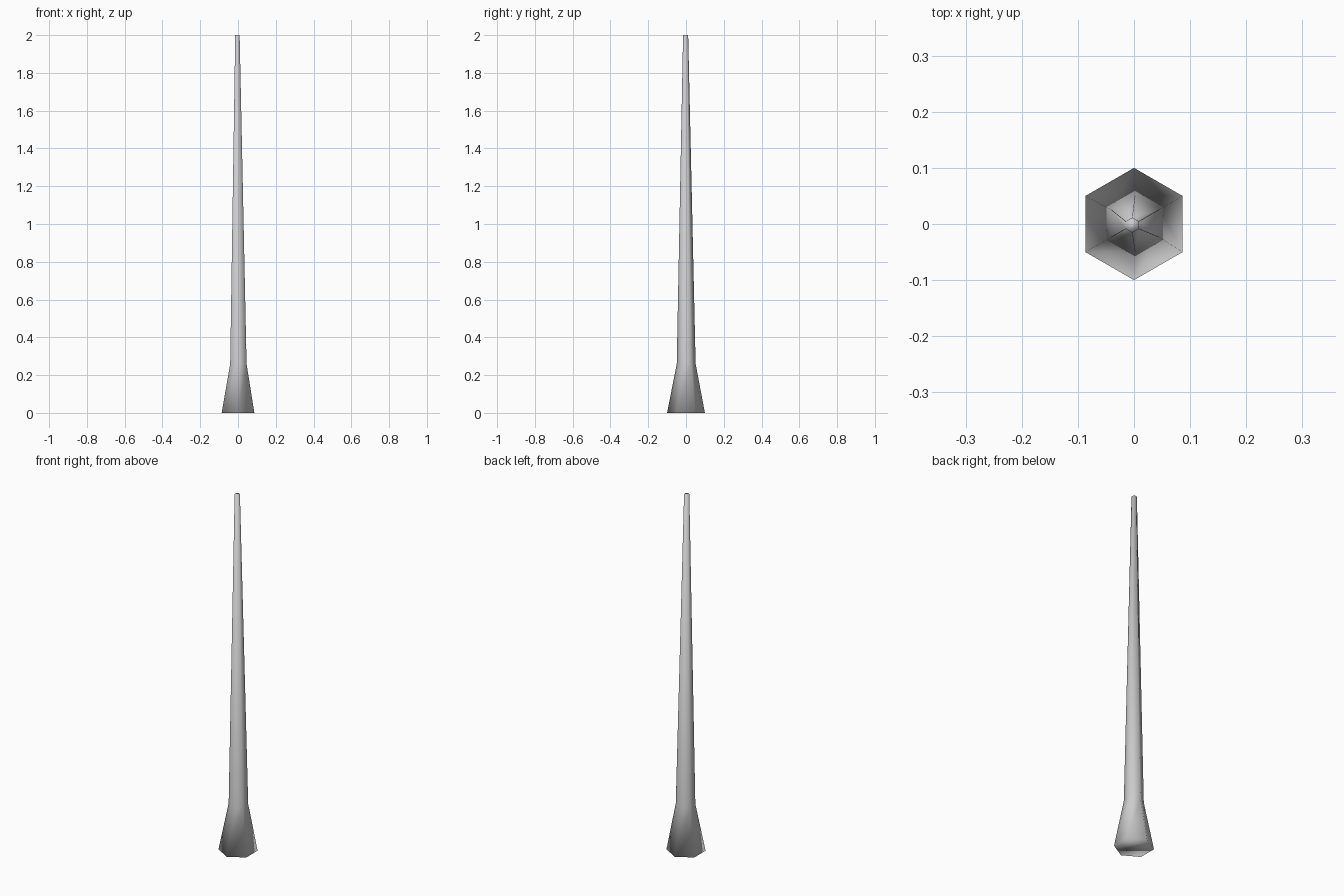
import bpy, bmesh, math

if "Cube" in bpy.data.objects:
    bpy.data.objects.remove(bpy.data.objects["Cube"])

# Tapered six-sided spike: (z, radius, centre x, centre y) per ring
RINGS = [(0.0, 0.1, 0, 0), (0.26, 0.05, 0.002, 0.001), (2.0, 0.0135, -0.003, -0.002)]
SIDES = 6

bm = bmesh.new()
loops = []
for z, r, cx, cy in RINGS:
    ring = []
    for i in range(SIDES):
        a = math.pi / 2 + i * 2 * math.pi / SIDES
        ring.append(bm.verts.new((cx + r * math.cos(a), cy + r * math.sin(a), z)))
    loops.append(ring)

# Side faces
for low, high in zip(loops, loops[1:]):
    for i in range(SIDES):
        j = (i + 1) % SIDES
        bm.faces.new((low[i], low[j], high[j], high[i]))

# Base and tip caps
bm.faces.new(loops[0][::-1])
bm.faces.new(loops[-1])
for f in bm.faces:
    f.smooth = True

mesh = bpy.data.meshes.new("tapered_pole")
bm.to_mesh(mesh)
bm.free()
pole = bpy.data.objects.new("tapered_pole", mesh)
bpy.context.collection.objects.link(pole)
